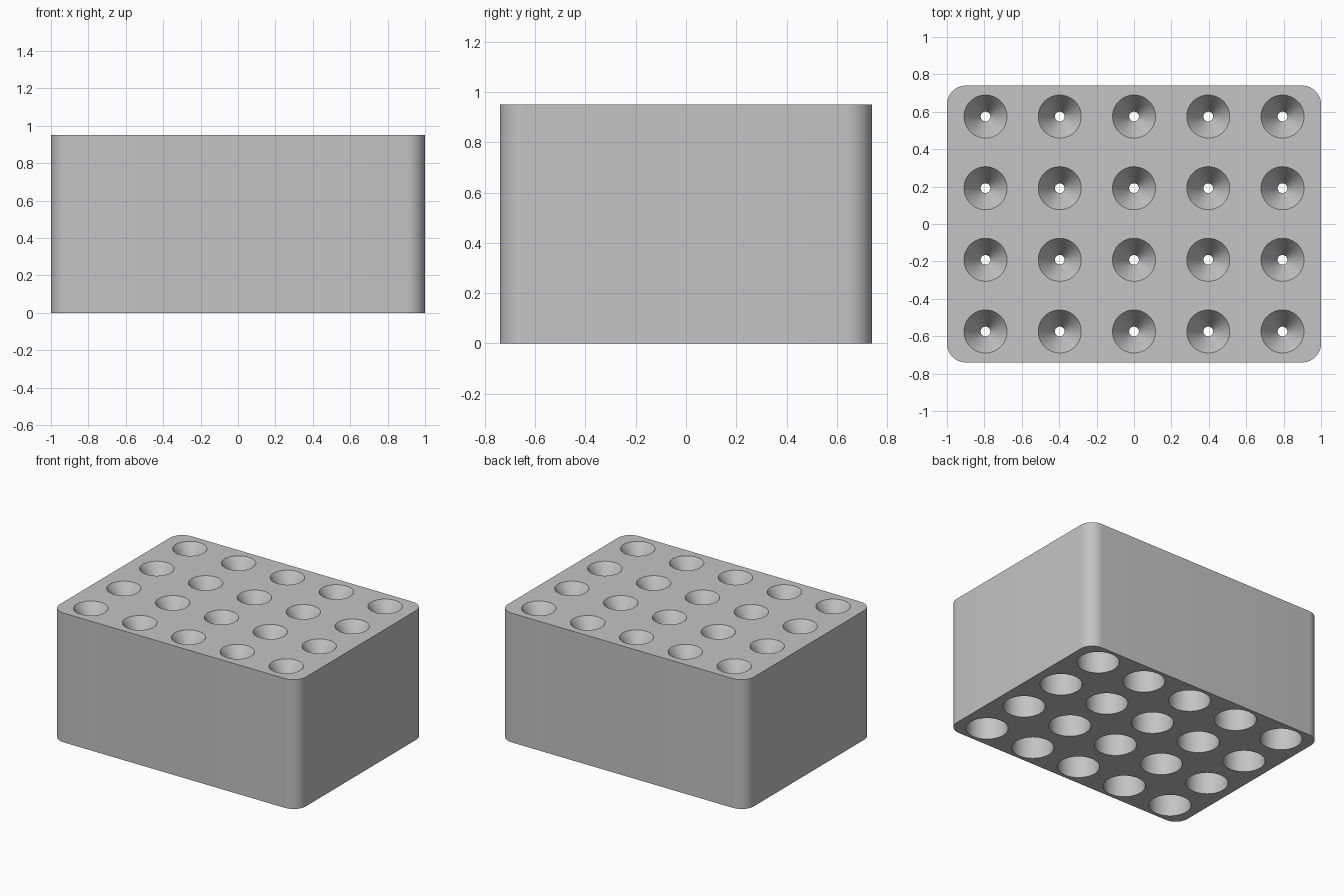
import bpy, bmesh, math

WIDTH, DEPTH, HEIGHT = 2.0, 1.48, 0.95
CORNER = 0.1
COLUMNS, ROWS = 5, 4
PITCH_X, PITCH_Y = 0.397, 0.383
SIDES = 64

if "Cube" in bpy.data.objects:
    bpy.data.objects.remove(bpy.data.objects["Cube"], do_unlink=True)

grey = bpy.data.materials.new("plain grey")
grey.use_nodes = True
colour = (0.55, 0.55, 0.55, 1)
grey.diffuse_color = colour
grey.node_tree.nodes["Principled BSDF"].inputs["Base Color"].default_value = colour


def make_object(name, bm):
    bmesh.ops.recalc_face_normals(bm, faces=bm.faces)
    mesh = bpy.data.meshes.new(name)
    bm.to_mesh(mesh)
    bm.free()
    mesh.materials.append(grey)
    obj = bpy.data.objects.new(name, mesh)
    bpy.context.collection.objects.link(obj)
    return obj


def add_lathe(bm, profile, cx, cy):
    """Closed solid of revolution from (radius, height) pairs."""
    rings = [[bm.verts.new((cx + r * math.cos(a), cy + r * math.sin(a), z))
              for a in (2 * math.pi * i / SIDES for i in range(SIDES))]
             for r, z in profile]
    for low, high in zip(rings, rings[1:]):
        for i in range(SIDES):
            j = (i + 1) % SIDES
            bm.faces.new((low[i], low[j], high[j], high[i]))
    bm.faces.new(rings[0][::-1])
    bm.faces.new(rings[-1])


# Block with rounded vertical corners
bm = bmesh.new()
bmesh.ops.create_cube(bm, size=1)
for v in bm.verts:
    v.co.x *= WIDTH
    v.co.y *= DEPTH
    v.co.z = (v.co.z + 0.5) * HEIGHT
uprights = [e for e in bm.edges if abs(e.verts[0].co.z - e.verts[1].co.z) > 0.5]
bmesh.ops.bevel(bm, geom=uprights, offset=CORNER, segments=12, profile=0.5,
                affect='EDGES')
block = make_object("funnel_block", bm)

# Each hole: wide socket below, narrow throat, funnel above
top_slope = (0.115 - 0.03) / 0.12
hole = [(0.14, -0.05), (0.14, 0.78), (0.026, 0.78), (0.026, 0.82),
        (0.03, HEIGHT - 0.12), (0.115 + 0.05 * top_slope, HEIGHT + 0.05)]
bm = bmesh.new()
for col in range(COLUMNS):
    for row in range(ROWS):
        add_lathe(bm, hole, (col - (COLUMNS - 1) / 2) * PITCH_X,
                  (row - (ROWS - 1) / 2) * PITCH_Y)
cutter = make_object("hole_cutter", bm)
cutter.hide_render = True

# Cut the holes, then drop the cutter
cut = block.modifiers.new("holes", 'BOOLEAN')
cut.operation = 'DIFFERENCE'
cut.solver = 'EXACT'
cut.object = cutter
bpy.ops.object.select_all(action='DESELECT')
block.select_set(True)
bpy.context.view_layer.objects.active = block
bpy.ops.object.modifier_apply(modifier=cut.name)
bpy.data.objects.remove(cutter, do_unlink=True)
bpy.ops.object.shade_smooth_by_angle(angle=math.radians(25))
